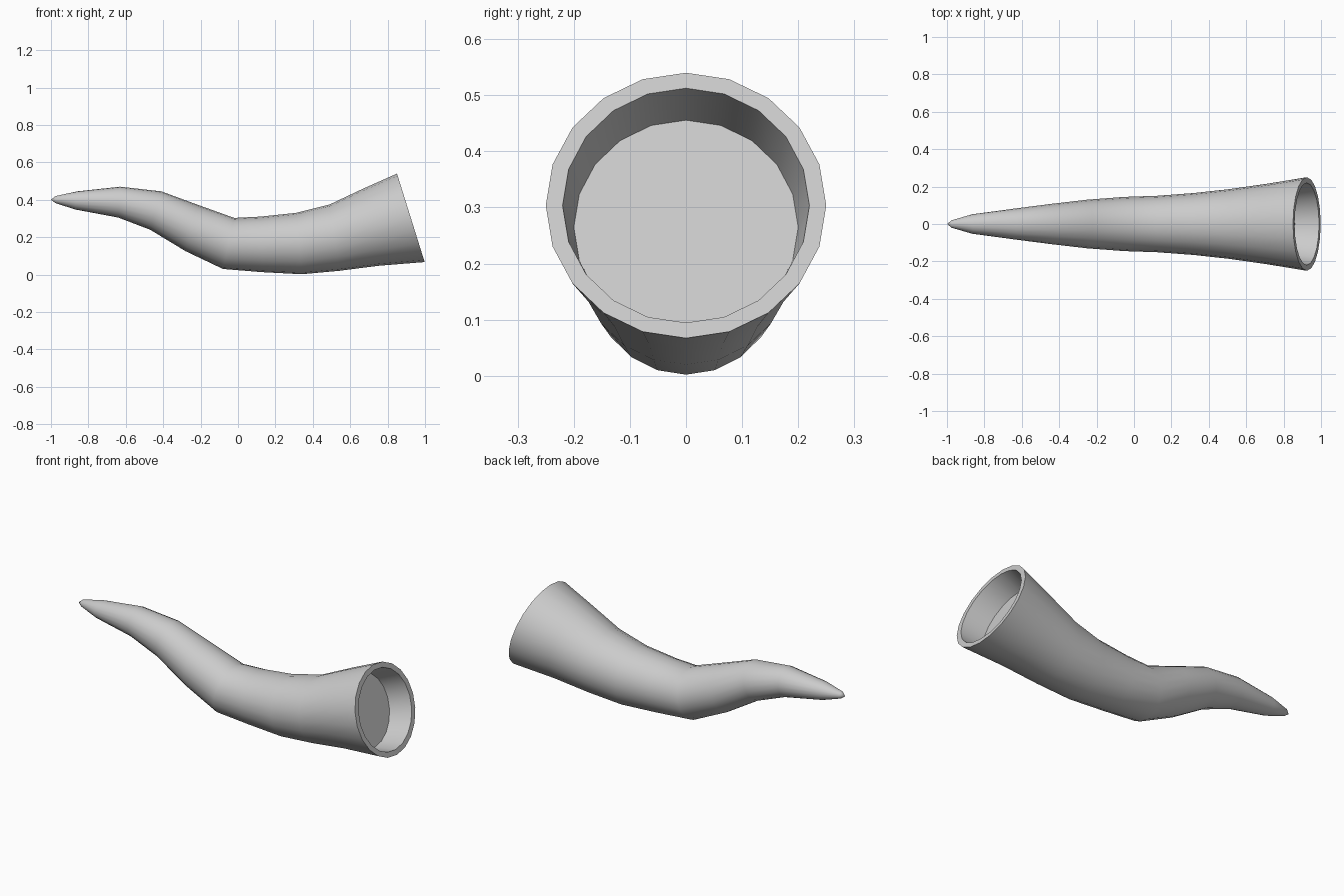
import bpy, bmesh, math
from mathutils import Vector

if "Cube" in bpy.data.objects:
    bpy.data.objects.remove(bpy.data.objects["Cube"])

SIDES = 20
# Each ring: top (x, z), bottom (x, z), half width in y
RINGS = [
    (-0.975, 0.42, -0.975, 0.382, 0.02),
    (-0.86, 0.445, -0.87, 0.348, 0.052),
    (-0.63, 0.47, -0.64, 0.305, 0.083),
    (-0.41, 0.445, -0.47, 0.24, 0.108),
    (-0.22, 0.375, -0.28, 0.125, 0.13),
    (-0.02, 0.303, -0.08, 0.03, 0.145),
    (0.12, 0.31, 0.13, 0.013, 0.151),
    (0.31, 0.33, 0.34, 0.002, 0.166),
    (0.49, 0.375, 0.54, 0.02, 0.187),
    (0.67, 0.46, 0.75, 0.047, 0.215),
    (0.85, 0.54, 0.998, 0.067, 0.25),
]

bm = bmesh.new()


def add_ring(center, up, half_width):
    ring = []
    for i in range(SIDES):
        a = 2 * math.pi * i / SIDES
        ring.append(bm.verts.new(center + up * math.cos(a)
                                 + Vector((0, half_width * math.sin(a), 0))))
    return ring


# Curved outer skin
loops = []
for tx, tz, bx, bz, w in RINGS:
    top, bottom = Vector((tx, 0, tz)), Vector((bx, 0, bz))
    center, up = (top + bottom) / 2, (top - bottom) / 2
    loops.append(add_ring(center, up, w))

# Flat rim and shallow recess at the wide end
direction = up.normalized()
inward = Vector((-direction.z, 0, direction.x))
loops.append(add_ring(center, direction * 0.219, 0.22))
loops.append(add_ring(center + inward * 0.13, direction * 0.2, 0.2))

for a, b in zip(loops, loops[1:]):
    for i in range(SIDES):
        j = (i + 1) % SIDES
        bm.faces.new((a[i], a[j], b[j], b[i]))

# Recess floor and pointed tip
bm.faces.new(loops[-1])
tip = bm.verts.new((-1.0, 0, 0.4))
for i in range(SIDES):
    bm.faces.new((tip, loops[0][(i + 1) % SIDES], loops[0][i]))

bmesh.ops.recalc_face_normals(bm, faces=bm.faces[:])
mesh = bpy.data.meshes.new("horn")
bm.to_mesh(mesh)
bm.free()
horn = bpy.data.objects.new("horn", mesh)
bpy.context.collection.objects.link(horn)

# Smooth skin with crisp rim edges
bpy.context.view_layer.objects.active = horn
horn.select_set(True)
bpy.ops.object.shade_smooth_by_angle(angle=math.radians(40))
